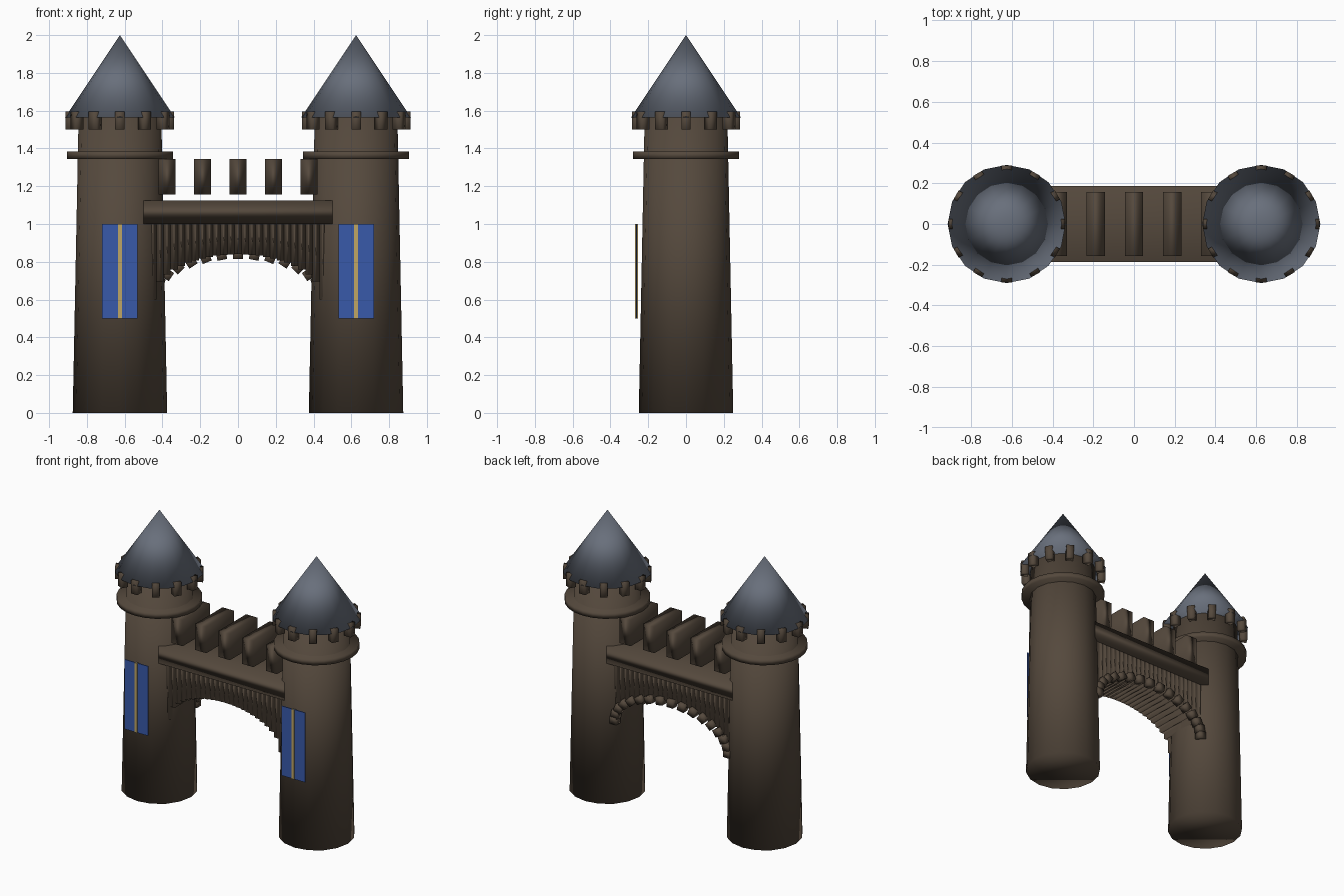
import bpy
from math import pi, sin, cos, sqrt

cube = bpy.data.objects.get("Cube")
if cube:
    bpy.data.objects.remove(cube, do_unlink=True)


def material(name, rgb):
    mat = bpy.data.materials.new(name)
    mat.use_nodes = True
    mat.diffuse_color = (*rgb, 1)
    bsdf = mat.node_tree.nodes["Principled BSDF"]
    bsdf.inputs["Base Color"].default_value = (*rgb, 1)
    return mat


STONE = material("brown stone", (0.09, 0.066, 0.046))
SLATE = material("slate grey", (0.14, 0.16, 0.2))
BLUE = material("banner blue", (0.04, 0.1, 0.4))
GOLD = material("banner gold", (0.52, 0.38, 0.13))


def finish(name, mat, smooth=True):
    obj = bpy.context.object
    obj.name = name
    obj.data.materials.append(mat)
    if smooth:
        bpy.ops.object.shade_smooth()
    return obj


def box(name, centre, size, mat=STONE, rotation=(0, 0, 0), smooth=True):
    bpy.ops.mesh.primitive_cube_add(size=1, location=centre)
    obj = finish(name, mat, smooth)
    obj.scale = size
    obj.rotation_euler = rotation
    return obj


def round_part(name, x, bottom, top, r1, r2, mat=STONE, sides=16):
    bpy.ops.mesh.primitive_cone_add(
        vertices=sides, radius1=r1, radius2=r2, depth=top - bottom,
        location=(x, 0, (bottom + top) / 2))
    return finish(name, mat)


# Towers with collar, battlements, roof and banner
for side, x in (("left", 0.625), ("right", -0.625)):
    round_part(f"{side}_tower", x, 0, 1.565, 0.25, 0.219)
    round_part(f"{side}_collar", x, 1.345, 1.385, 0.28, 0.28, sides=24)
    round_part(f"{side}_roof", x, 1.565, 2, 0.29, 0, SLATE)
    for i in range(12):
        a = i * pi / 6
        box(f"{side}_tower_merlon", (x + 0.262 * cos(a), 0.262 * sin(a), 1.548),
            (0.05, 0.05, 0.094), rotation=(0, 0, a))
    box(f"{side}_banner", (x, -0.262, 0.75), (0.188, 0.006, 0.5), BLUE, smooth=False)
    box(f"{side}_banner_stripe", (x, -0.262, 0.75), (0.022, 0.016, 0.5), GOLD, smooth=False)

# Bridge deck and its merlons
box("bridge_deck", (0, 0, 1.0625), (1, 0.375, 0.125))
for i in range(-2, 3):
    box("bridge_merlon", (i * 0.1875, 0, 1.25), (0.09, 0.312, 0.187))

# Arch: upright slats trimmed to an elliptical curve
SPAN, RISE, SPRING = 0.45, 0.24, 0.6
SLATS = 24
for i in range(SLATS + 1):
    x = SPAN * (2 * i / SLATS - 1)
    low = SPRING + RISE * sqrt(max(0, 1 - (x / SPAN) ** 2))
    box("arch_slat", (x, 0, (low + 1) / 2), (2 * SPAN / SLATS, 0.312, 1 - low))

# Row of arch stones along the back edge
for i in range(17):
    t = i * pi / 16
    box("arch_stone", (SPAN * cos(t), 0.162, SPRING + RISE * sin(t)),
        (0.052, 0.05, 0.052), rotation=(0, -t, 0))
